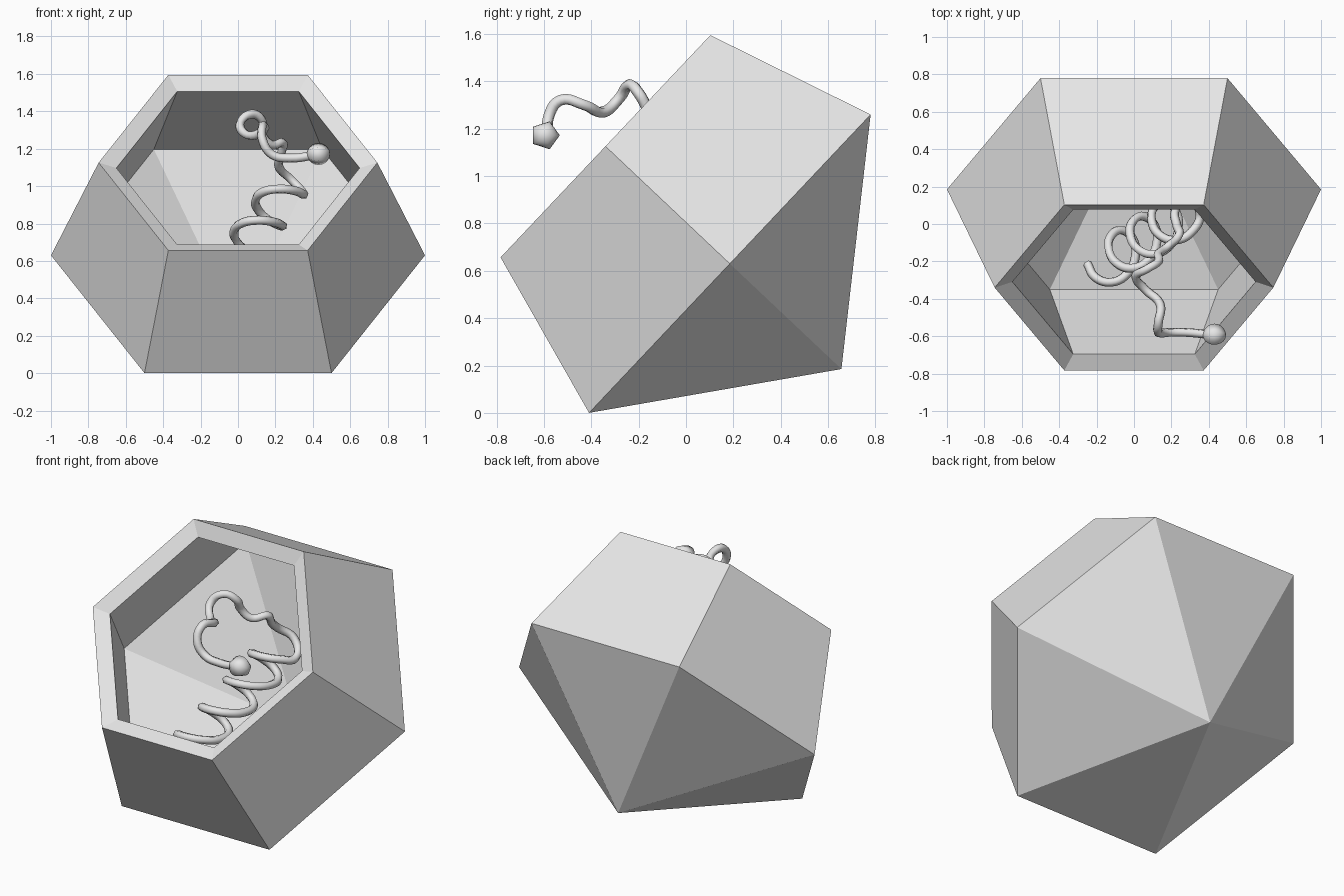
import bpy, bmesh
from math import pi, sin, cos, radians

cube = bpy.data.objects.get("Cube")
if cube:
    bpy.data.objects.remove(cube)

grey = bpy.data.materials.new("plain_grey")
grey.use_nodes = True
grey.diffuse_color = (0.8, 0.8, 0.8, 1)
grey.node_tree.nodes["Principled BSDF"].inputs["Base Color"].default_value = (0.8, 0.8, 0.8, 1)


def add_mesh(name, bm):
    mesh = bpy.data.meshes.new(name)
    bm.to_mesh(mesh)
    bm.free()
    mesh.materials.append(grey)
    obj = bpy.data.objects.new(name, mesh)
    bpy.context.collection.objects.link(obj)
    return obj


# Hexagonal cup: outer point, girdle and rim, then inner rim, girdle and point
SIDES = 6
bm = bmesh.new()
rings = []
for radius, height in [(1, 0), (0.745, 0.722), (0.65, 0.68), (0.9, 0)]:
    rings.append([bm.verts.new((radius * cos(2 * pi * i / SIDES),
                                radius * sin(2 * pi * i / SIDES), height))
                  for i in range(SIDES)])
outer_point = bm.verts.new((0, 0, -0.648))
inner_point = bm.verts.new((0, 0, -0.548))
for i in range(SIDES):
    j = (i + 1) % SIDES
    for low, high in zip(rings, rings[1:]):
        bm.faces.new((low[i], low[j], high[j], high[i]))
    bm.faces.new((outer_point, rings[0][j], rings[0][i]))
    bm.faces.new((inner_point, rings[-1][i], rings[-1][j]))
bmesh.ops.recalc_face_normals(bm, faces=bm.faces)
cup = add_mesh("hexagonal_cup", bm)
cup.location = (0, 0.185, 0.63)
cup.rotation_euler.x = radians(46.65)

# Coiled tendril: a leaning helix followed by a loose curl out of the cup
path = []
STEPS = 8
for k in range(int(3.5 * STEPS) + 1):
    turn = k / STEPS
    angle = pi + 2 * pi * turn
    dx, dy = 0.1 * cos(angle), 0.12 * sin(angle)
    path.append((-0.15 + 0.115 * turn + dx,
                 -0.21 + 0.075 * turn + dy,
                 0.40 + 0.167 * turn - 0.27 * dx - 0.35 * dy))
path += [
    (0.29, 0.13, 1.03), (0.22, 0.07, 1.10), (0.23, -0.01, 1.17),
    (0.24, -0.06, 1.23), (0.18, -0.12, 1.22), (0.13, -0.16, 1.28),
    (0.13, -0.20, 1.35), (0.07, -0.24, 1.385), (0.01, -0.28, 1.33),
    (0.06, -0.35, 1.27), (0.14, -0.43, 1.30), (0.13, -0.53, 1.32),
    (0.13, -0.58, 1.25), (0.18, -0.58, 1.17), (0.28, -0.58, 1.15),
    (0.43, -0.595, 1.17),
]
curve = bpy.data.curves.new("coiled_tendril", "CURVE")
curve.dimensions = "3D"
curve.resolution_u = 5
curve.bevel_depth = 0.024
curve.bevel_resolution = 1
curve.use_fill_caps = True
spline = curve.splines.new("BEZIER")
spline.bezier_points.add(len(path) - 1)
for point, co in zip(spline.bezier_points, path):
    point.co = co
    point.handle_left_type = point.handle_right_type = "AUTO"
curve.materials.append(grey)
tendril = bpy.data.objects.new("coiled_tendril", curve)
bpy.context.collection.objects.link(tendril)

# Five-sided bead on the tip
bm = bmesh.new()
bmesh.ops.create_uvsphere(bm, u_segments=5, v_segments=10, radius=0.062)
bead = add_mesh("tip_bead", bm)
bead.location = (0.43, -0.595, 1.172)
bead.rotation_euler.y = pi / 2

# Smooth the tendril and the bead
bpy.ops.object.select_all(action="DESELECT")
tendril.select_set(True)
bead.select_set(True)
bpy.context.view_layer.objects.active = tendril
bpy.ops.object.convert(target="MESH")
bpy.ops.object.shade_smooth()
